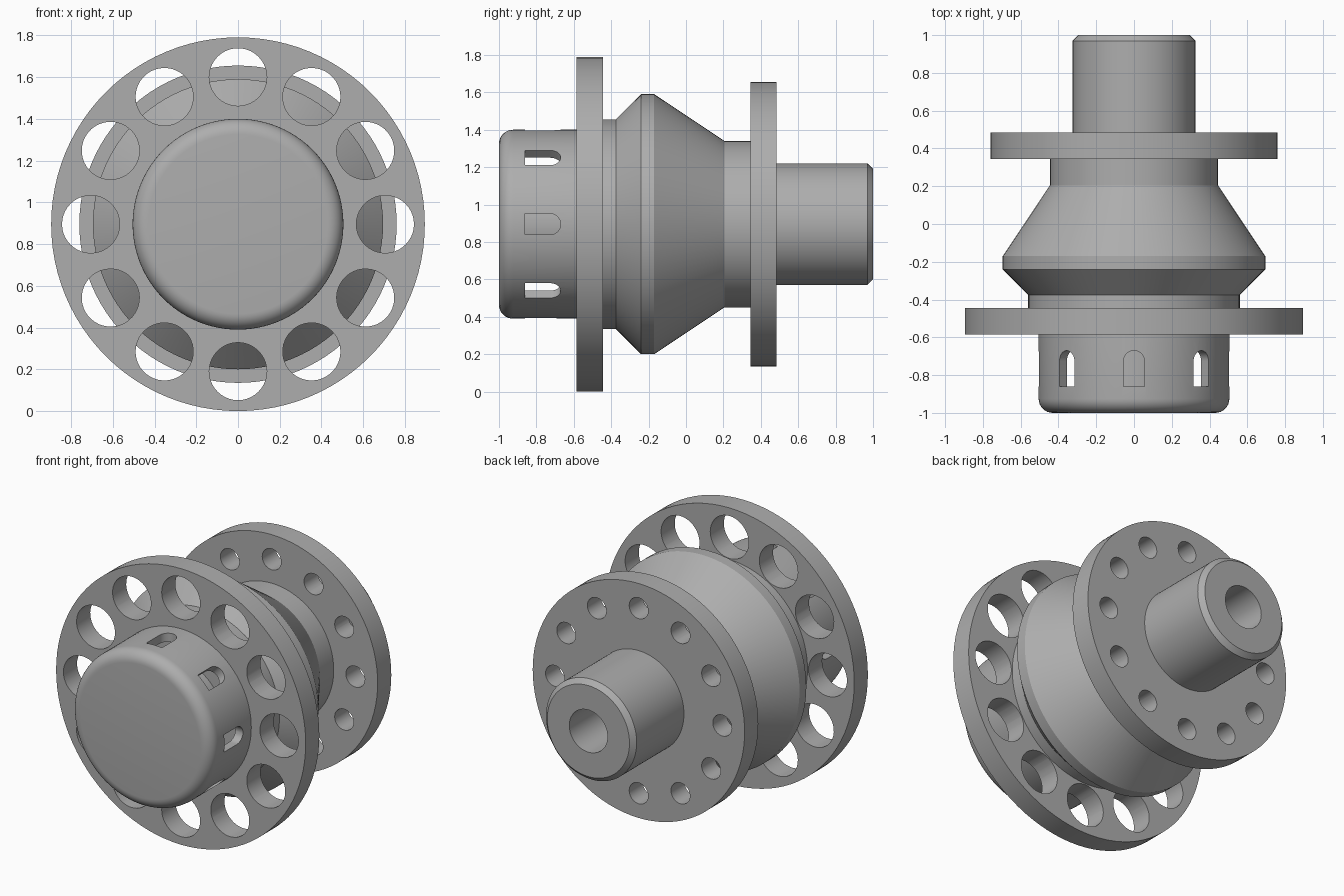
import bpy, bmesh, math
from mathutils import Matrix, Vector

AXIS_Z = 0.895
SEGMENTS = 96

old = bpy.data.objects.get("Cube")
if old:
    bpy.data.objects.remove(old, do_unlink=True)

steel = bpy.data.materials.new("grey steel")
steel.use_nodes = True
GREY = (0.42, 0.42, 0.42, 1)
steel.diffuse_color = GREY
steel.node_tree.nodes["Principled BSDF"].inputs["Base Color"].default_value = GREY


def make_object(name, bm):
    bmesh.ops.recalc_face_normals(bm, faces=bm.faces)
    mesh = bpy.data.meshes.new(name)
    bm.to_mesh(mesh)
    bm.free()
    obj = bpy.data.objects.new(name, mesh)
    bpy.context.collection.objects.link(obj)
    obj.location.z = AXIS_Z
    mesh.materials.append(steel)
    return obj


def lathe(name, profile):
    """Turn (y, radius) points around the y axis; the ends lie on the axis."""
    bm = bmesh.new()
    verts = [bm.verts.new((0, y, r)) for y, r in profile]
    edges = [bm.edges.new(pair) for pair in zip(verts, verts[1:])]
    bmesh.ops.spin(bm, geom=verts + edges, cent=(0, 0, 0), axis=(0, 1, 0),
                   angle=math.tau, steps=SEGMENTS, use_merge=True)
    bmesh.ops.remove_doubles(bm, verts=bm.verts, dist=1e-5)
    return make_object(name, bm)


def extrude_outline(bm, outline, offset, matrix):
    """Add a prism from a closed outline."""
    verts = [bm.verts.new(matrix @ Vector(p)) for p in outline]
    face = bm.faces.new(verts)
    new = bmesh.ops.extrude_face_region(bm, geom=[face])["geom"]
    moved = [v for v in new if isinstance(v, bmesh.types.BMVert)]
    bmesh.ops.translate(bm, verts=moved, vec=matrix.to_3x3() @ Vector(offset))


def ring(bm, outline, offset, count):
    for i in range(count):
        extrude_outline(bm, outline, offset, Matrix.Rotation(math.tau * i / count, 4, "Y"))


def cut(obj, bm):
    cutter = make_object(obj.name + "_cutter", bm)
    cutter.hide_render = True
    mod = obj.modifiers.new("cut", "BOOLEAN")
    mod.operation, mod.solver, mod.object = "DIFFERENCE", "EXACT", cutter
    bpy.context.view_layer.objects.active = obj
    bpy.ops.object.modifier_apply(modifier=mod.name)
    bpy.data.objects.remove(cutter, do_unlink=True)


def flange(name, front, back, radius, hole_circle, hole_radius):
    """Disc with twelve round holes."""
    disc = lathe(name, [(front, 0), (front, radius), (back, radius), (back, 0)])
    bm = bmesh.new()
    circle = [(hole_radius * math.cos(math.tau * k / 40), front - 0.1,
               hole_circle + hole_radius * math.sin(math.tau * k / 40)) for k in range(40)]
    ring(bm, circle, (0, back - front + 0.2, 0), 12)
    cut(disc, bm)
    return disc


# Hollow front cap with a rounded rim
CAP_R, FILLET = 0.505, 0.075
rim = [(-1 + FILLET * (1 - math.cos(a)), CAP_R - FILLET * (1 - math.sin(a)))
       for a in (math.pi / 2 * k / 8 for k in range(9))]
cap = lathe("front_cap", [(-1, 0)] + rim + [(-0.55, CAP_R), (-0.55, 0.45), (-0.92, 0.45), (-0.92, 0)])

# Eight slots, square in front and round at the back
HALF = 0.056
slot = [(-HALF, -0.86, 0.38), (HALF, -0.86, 0.38)]
slot += [(HALF * math.cos(math.pi * k / 12), -0.726 + HALF * math.sin(math.pi * k / 12), 0.38)
         for k in range(13)]
bm = bmesh.new()
ring(bm, slot, (0, 0, 0.3), 8)
cut(cap, bm)

core = lathe("inner_core", [(-0.95, 0), (-0.95, 0.3), (-0.5, 0.3), (-0.5, 0)])

front_flange = flange("front_flange", -0.585, -0.445, 0.895, 0.705, 0.138)
rear_flange = flange("rear_flange", 0.345, 0.485, 0.76, 0.6, 0.068)

# Double-tapered hub between the flanges
hub = lathe("hub_body", [(-0.5, 0), (-0.5, 0.56), (-0.375, 0.56), (-0.24, 0.695),
                         (-0.17, 0.695), (0.205, 0.445), (0.4, 0.445), (0.4, 0)])

# Chamfered rear shaft with a blind bore
shaft = lathe("rear_shaft", [(0.42, 0), (0.42, 0.325), (0.97, 0.325), (1, 0.295),
                             (1, 0.137), (0.5, 0.137), (0.5, 0)])

for part in (cap, core, front_flange, rear_flange, hub, shaft):
    bpy.ops.object.select_all(action="DESELECT")
    part.select_set(True)
    bpy.context.view_layer.objects.active = part
    bpy.ops.object.shade_smooth_by_angle(angle=math.radians(25))
